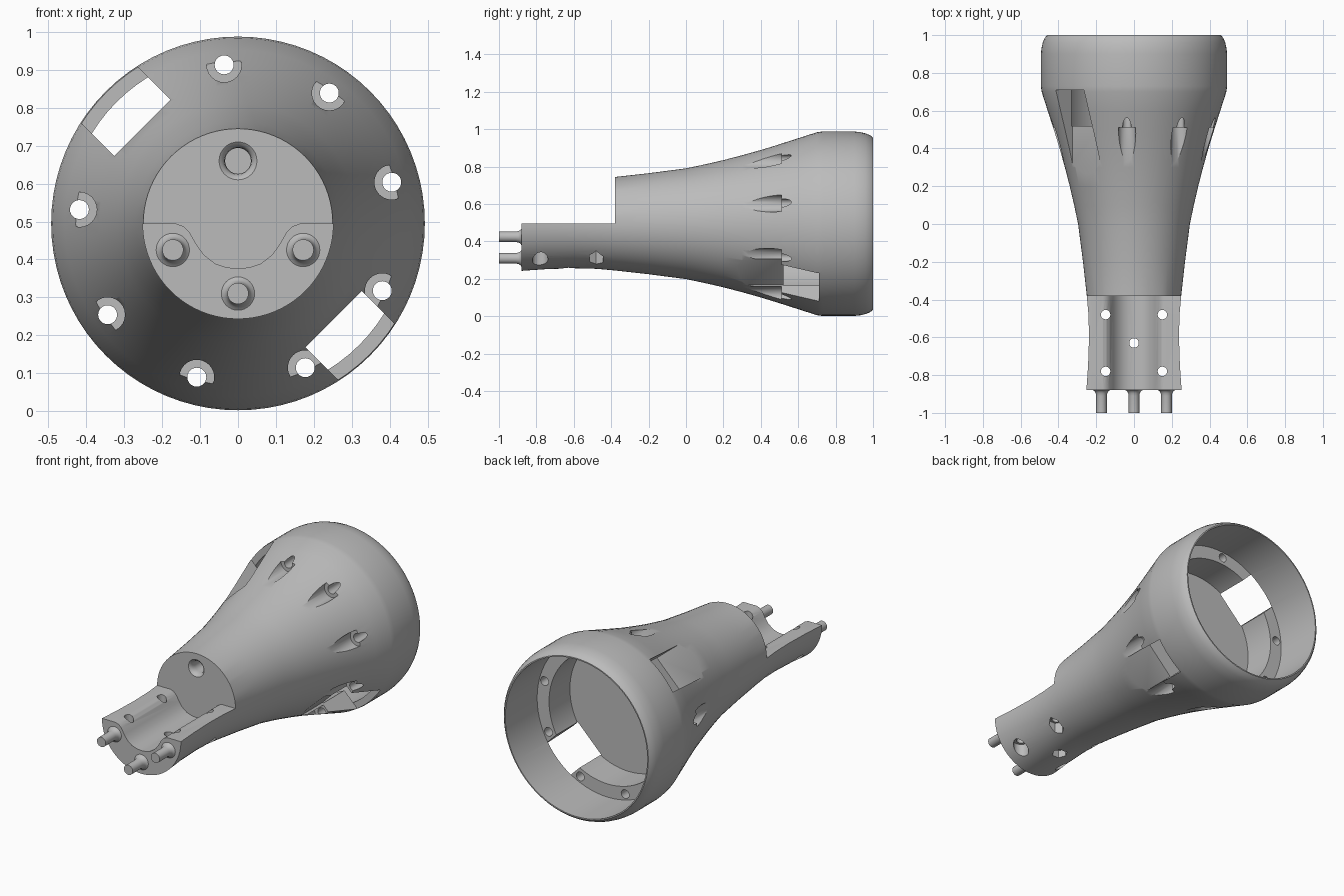
import bpy, bmesh, math
from mathutils import Matrix

if "Cube" in bpy.data.objects:
    bpy.data.objects.remove(bpy.data.objects["Cube"], do_unlink=True)

AXIS = 0.495          # height of the body's long axis
NECK_FACE = -0.38     # where the half-round neck begins
LEDGE = 0.71          # screw ledge inside the wide end

grey = bpy.data.materials.new("plain_grey")
grey.use_nodes = True
grey.diffuse_color = (0.5, 0.5, 0.5, 1)
grey.node_tree.nodes["Principled BSDF"].inputs["Base Color"].default_value = (0.5, 0.5, 0.5, 1)


def finish_mesh(name, bm):
    bmesh.ops.recalc_face_normals(bm, faces=bm.faces)
    mesh = bpy.data.meshes.new(name)
    bm.to_mesh(mesh)
    bm.free()
    mesh.materials.append(grey)
    obj = bpy.data.objects.new(name, mesh)
    bpy.context.collection.objects.link(obj)
    return obj


def lathe(name, profile, x=0, z=AXIS, segments=32):
    """Turn (radius, y) points about a line along y; both ends are capped."""
    bm = bmesh.new()
    rings = []
    for r, y in profile:
        rings.append([bm.verts.new((x + r * math.cos(2 * math.pi * i / segments), y,
                                    z + r * math.sin(2 * math.pi * i / segments)))
                      for i in range(segments)])
    for a, b in zip(rings, rings[1:]):
        for i in range(segments):
            j = (i + 1) % segments
            bm.faces.new((a[i], a[j], b[j], b[i]))
    bm.faces.new(rings[0])
    bm.faces.new(rings[-1])
    return finish_mesh(name, bm)


def prism(name, outline, y0, y1):
    """Extrude an (x, z) outline along y."""
    bm = bmesh.new()
    face = bm.faces.new([bm.verts.new((x, y0, z)) for x, z in outline])
    new = bmesh.ops.extrude_face_region(bm, geom=[face])["geom"]
    bmesh.ops.translate(bm, vec=(0, y1 - y0, 0),
                        verts=[v for v in new if isinstance(v, bmesh.types.BMVert)])
    return finish_mesh(name, bm)


def post(name, x, y, r, z0, z1, sides):
    """Upright cylinder or hexagon."""
    bm = bmesh.new()
    bmesh.ops.create_cone(bm, cap_ends=True, segments=sides, radius1=r, radius2=r, depth=z1 - z0,
                          matrix=Matrix.Translation((x, y, (z0 + z1) / 2)))
    return finish_mesh(name, bm)


def cut(target, cutter):
    cutter.hide_render = True
    mod = target.modifiers.new("cut", "BOOLEAN")
    mod.operation = "DIFFERENCE"
    mod.solver = "EXACT"
    mod.object = cutter
    bpy.context.view_layer.objects.active = target
    bpy.ops.object.modifier_apply(modifier=mod.name)
    bpy.data.objects.remove(cutter, do_unlink=True)


def smooth(obj):
    bpy.ops.object.select_all(action="DESELECT")
    obj.select_set(True)
    bpy.context.view_layer.objects.active = obj
    bpy.ops.object.shade_smooth_by_angle(angle=math.radians(28))


# Flared body: outer skin, rounded rim, then the stepped cavity
outer = [(0.252, -0.88), (0.243, -0.75), (0.238, -0.6), (0.241, -0.48), (0.25, NECK_FACE),
         (0.27, -0.2), (0.296, 0), (0.317, 0.1), (0.34, 0.2), (0.366, 0.3), (0.394, 0.4),
         (0.425, 0.5), (0.457, 0.6), (0.489, 0.7), (0.493, 0.73), (0.493, 0.9),
         (0.49, 0.93), (0.483, 0.96), (0.473, 0.985), (0.46, 1.0)]
cavity = [(0.453, 1.0), (0.453, LEDGE), (0.377, LEDGE), (0.377, 0.52)]
body = lathe("flared_body", outer + cavity, segments=80)

# Half-round neck with a rounded channel along it
half = [(0.165, 0.495), (0.145, 0.488), (0.128, 0.472), (0.11, 0.44), (0.09, 0.412),
        (0.06, 0.389), (0.03, 0.379)]
channel = half + [(0, 0.376)] + [(-x, z) for x, z in reversed(half)]
cut(body, prism("channel_cutter", [(0.5, 1.2), (0.5, AXIS)] + channel + [(-0.5, AXIS), (-0.5, 1.2)],
                -1.2, NECK_FACE))

# Two side windows opening into the cavity
for angle in (135, -45):
    a = math.radians(angle)
    corners = [(0.357, -0.105), (0.357, 0.105), (0.7, 0.105), (0.7, -0.105)]
    outline = [(d * math.cos(a) - t * math.sin(a), AXIS + d * math.sin(a) + t * math.cos(a))
               for d, t in corners]
    cut(body, prism("window_cutter", outline, 0, LEDGE))

# Ring of screw holes with wide head pockets, skipping the first window
for i in range(1, 9):
    a = math.radians(135 + 40 * i)
    x, z = 0.42 * math.cos(a), AXIS + 0.42 * math.sin(a)
    cut(body, lathe("screw_cutter", [(0.046, 0.1), (0.046, 0.51), (0.025, 0.51), (0.025, 0.8)],
                    x, z, 24))

# Upright neck bolts: round head pockets in front, hexagonal nut pockets behind
for x, y, sides, top in ((0.15, -0.78, 24, 0.35), (-0.15, -0.78, 24, 0.35),
                         (0.15, -0.48, 6, 0.35), (-0.15, -0.48, 6, 0.35), (0, -0.63, 6, 0.3)):
    cut(body, post("bolt_cutter", x, y, 0.025, 0.1, 0.6, 20))
    pocket = post("pocket_cutter", 0, 0, 0.042, 0.1, top, sides)
    pocket.data.transform(Matrix.Translation((x, y, 0)) @ Matrix.Rotation(math.pi / 2, 4, "Z"))
    cut(body, pocket)

# Flared socket in the neck face
cut(body, lathe("socket_cutter", [(0.052, -0.4), (0.05, NECK_FACE), (0.042, -0.374), (0.036, -0.362),
                                  (0.034, -0.345), (0.034, -0.26)], 0, 0.66))
smooth(body)

# Locating pins with filleted roots
for name, x, z in (("left_pin", 0.172, 0.425), ("right_pin", -0.172, 0.425), ("lower_pin", 0, 0.31)):
    smooth(lathe(name, [(0.028, -1.0), (0.028, -0.91), (0.031, -0.895), (0.036, -0.886),
                        (0.044, -0.88), (0.044, -0.87)], x, z))
